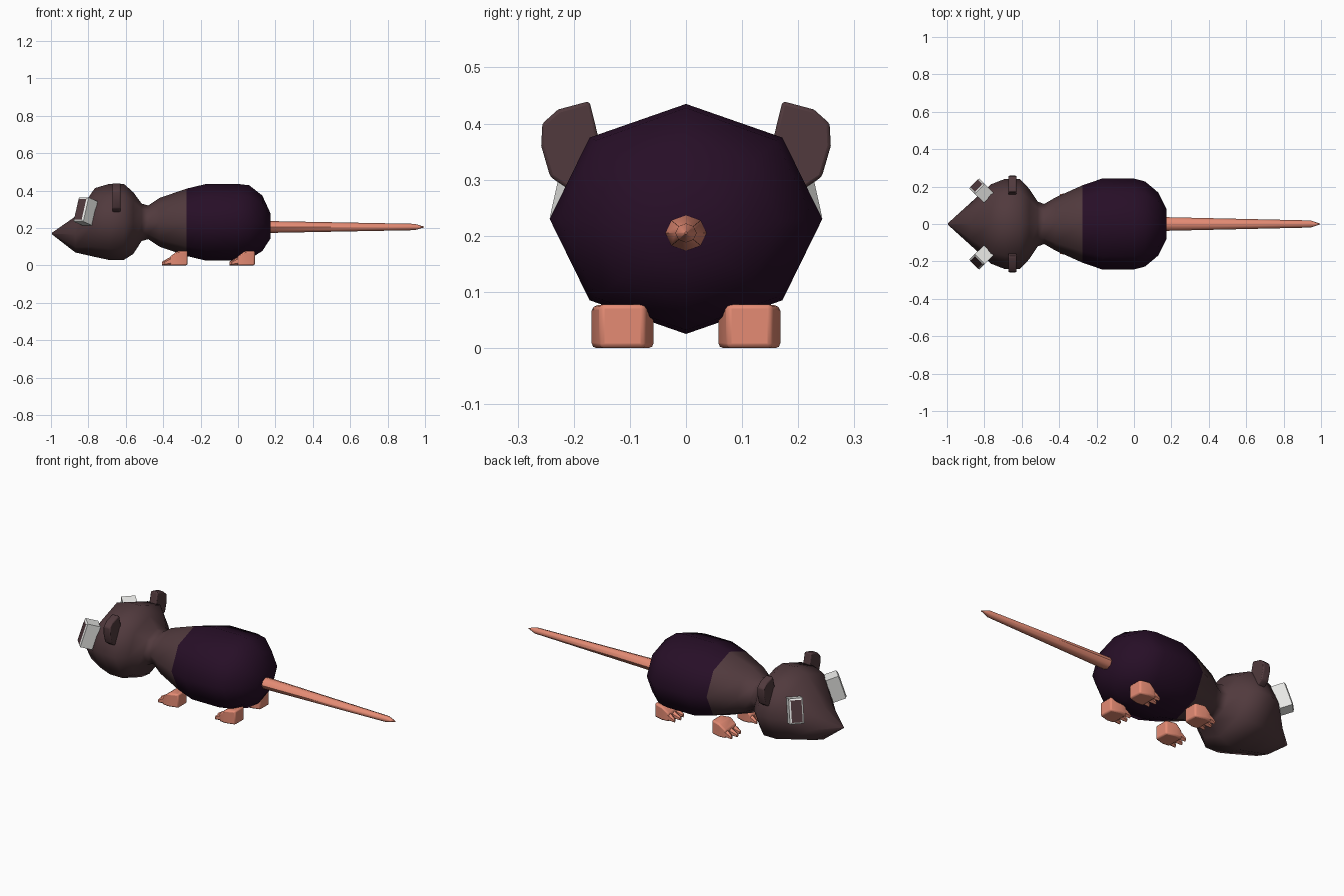
import bpy, bmesh, math
from mathutils import Vector, Matrix

if "Cube" in bpy.data.objects:
    bpy.data.objects.remove(bpy.data.objects["Cube"])


def material(name, rgb):
    m = bpy.data.materials.new(name)
    m.diffuse_color = (*rgb, 1)
    m.use_nodes = True
    m.node_tree.nodes["Principled BSDF"].inputs["Base Color"].default_value = m.diffuse_color
    return m


BROWN = material("brown fur", (0.082, 0.042, 0.047))
PURPLE = material("dark purple fur", (0.020, 0.0045, 0.020))
PINK = material("pink skin", (0.78, 0.26, 0.175))
WHITE = material("eye white", (0.82, 0.82, 0.80))


def finish(name, bm, mats, angle=50, bevel=0):
    bmesh.ops.recalc_face_normals(bm, faces=bm.faces)
    me = bpy.data.meshes.new(name)
    bm.to_mesh(me)
    bm.free()
    ob = bpy.data.objects.new(name, me)
    bpy.context.collection.objects.link(ob)
    for m in mats:
        me.materials.append(m)
    if bevel:
        b = ob.modifiers.new("rounding", 'BEVEL')
        b.width, b.segments = bevel, 2
    bpy.ops.object.select_all(action='DESELECT')
    ob.select_set(True)
    bpy.context.view_layer.objects.active = ob
    bpy.ops.object.shade_smooth_by_angle(angle=math.radians(angle))
    return ob


def loft(bm, rings, n=8, phase=0.0):
    """Skin rings (x, y, z, half width, half height) that run along x."""
    loops = []
    for x, y, z, ry, rz in rings:
        loops.append([bm.verts.new((x, y + ry * math.sin(phase + i * math.tau / n),
                                    z + rz * math.cos(phase + i * math.tau / n)))
                      for i in range(n)])
    for a, b in zip(loops, loops[1:]):
        for i in range(n):
            j = (i + 1) % n
            bm.faces.new((a[i], a[j], b[j], b[i]))
    bm.faces.new(loops[0])
    bm.faces.new(loops[-1])


# head and body: one octagonal skin, dark behind the shoulders
body = [(-.995, .17, .004, .004), (-.87, .165, .117, .096), (-.765, .229, .212, .184),
        (-.69, .232, .241, .203), (-.61, .232, .241, .203), (-.56, .226, .188, .165),
        (-.515, .23, .12, .10), (-.48, .23, .107, .09), (-.42, .23, .142, .13),
        (-.275, .23, .207, .180), (-.17, .23, .243, .205), (0, .23, .243, .205),
        (.06, .23, .227, .198), (.13, .225, .168, .148), (.175, .21, .078, .065)]
bm = bmesh.new()
loft(bm, [(x, 0, z, ry, rz) for x, z, ry, rz in body])
for f in bm.faces:
    f.material_index = int(f.calc_center_median().x > -.275)
finish("body", bm, [BROWN, PURPLE], 70)

# tail
bm = bmesh.new()
loft(bm, [(.15, 0, .205, .037, .032), (.945, 0, .205, .019, .017), (.995, 0, .205, .002, .002)])
finish("tail", bm, [PINK])

# feet: a wedge palm with three toes pointing forward
for label, x0 in (("front", -.27), ("back", .09)):
    for side, s in (("left", 1), ("right", -1)):
        y0 = s * .113
        q = math.sqrt(2)
        bm = bmesh.new()
        loft(bm, [(x0 + dx, y0, h / 2, w * q, h / 2 * q) for dx, w, h in
                  ((0, .04, .078), (-.055, .055, .076), (-.095, .05, .045))], 4, math.pi / 4)
        finish(f"{label}_{side}_palm", bm, [PINK], 50, .008)
        bm = bmesh.new()
        for t in (-1, 0, 1):
            tip = -.135 if t == 0 else -.125
            loft(bm, [(x0 - .06, y0 + t * .033, .03, .019, .029),
                      (x0 - .10, y0 + t * .036, .02, .017, .02),
                      (x0 + tip, y0 + t * .039, .01, .009, .010)], 6)
        finish(f"{label}_{side}_toes", bm, [PINK])

# ears: upright plates spreading outward
outline = [(.15, .35), (.172, .44), (.228, .425), (.256, .40), (.258, .36), (.242, .305), (.19, .27)]
for side, s in (("left", 1), ("right", -1)):
    bm = bmesh.new()
    f = bm.faces.new([bm.verts.new((-.672, s * y, z)) for y, z in outline])
    new = bmesh.ops.extrude_face_region(bm, geom=[f])["geom"]
    bmesh.ops.translate(bm, verts=[v for v in new if isinstance(v, bmesh.types.BMVert)],
                        vec=(.044, 0, 0))
    finish(f"{side}_ear", bm, [BROWN], 40, .006)

# eyes: white blocks with an inset brown face
for side, s in (("left", 1), ("right", -1)):
    normal = Vector((-.68, s * .66, .30)).normalized()
    rot = normal.to_track_quat('Z', 'Y').to_matrix().to_4x4()
    bm = bmesh.new()
    bmesh.ops.create_cube(bm, size=1, matrix=Matrix.Translation((-.815, s * .178, .288)) @ rot
                          @ Matrix.Diagonal((.075, .135, .07, 1)))
    bm.normal_update()
    face = max(bm.faces, key=lambda f: f.normal.dot(normal))
    bmesh.ops.inset_individual(bm, faces=[face], thickness=.013, depth=.006)
    face.material_index = 1
    finish(f"{side}_eye", bm, [WHITE, BROWN], 30)
